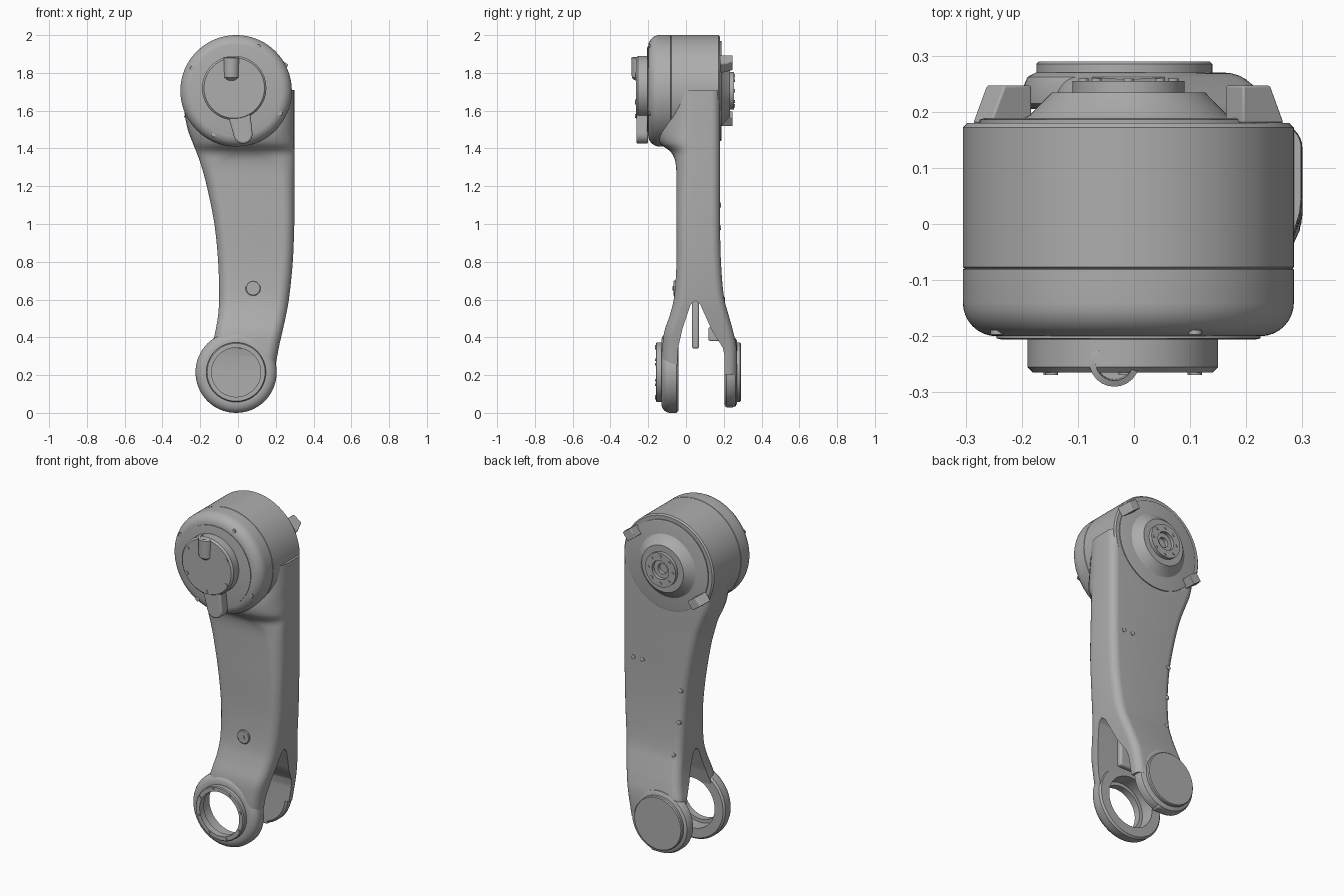
import bpy, bmesh
from math import sin, cos, pi, atan2
from mathutils import Vector, Matrix

cube = bpy.data.objects.get("Cube")
if cube:
    bpy.data.objects.remove(cube, do_unlink=True)

grey = bpy.data.materials.new("plain_grey")
grey.use_nodes = True
tone = (0.42, 0.42, 0.42, 1)
grey.diffuse_color = tone
grey.node_tree.nodes["Principled BSDF"].inputs["Base Color"].default_value = tone
parts = []


def finish(name, bm):
    bmesh.ops.recalc_face_normals(bm, faces=bm.faces[:])
    mesh = bpy.data.meshes.new(name)
    bm.to_mesh(mesh)
    bm.free()
    mesh.materials.append(grey)
    obj = bpy.data.objects.new(name, mesh)
    bpy.context.collection.objects.link(obj)
    parts.append(obj)
    return obj


def skin(name, rings, closed=False):
    """Join equal rings of points; cap the ends unless the rings close up."""
    bm = bmesh.new()
    rows = [[bm.verts.new(p) for p in ring] for ring in rings]
    n = len(rows[0])
    pairs = list(zip(rows, rows[1:])) + ([(rows[-1], rows[0])] if closed else [])
    for a, b in pairs:
        for i in range(n):
            j = (i + 1) % n
            bm.faces.new((a[i], a[j], b[j], b[i]))
    if not closed:
        bm.faces.new(rows[0])
        bm.faces.new(rows[-1])
    return finish(name, bm)


def turned(name, centre, profile, closed=False, n=64):
    """Turn (radius, y) points about an axis along y."""
    cx, cz = centre
    rings = [[(cx + r * cos(2 * pi * i / n), y, cz + r * sin(2 * pi * i / n))
              for i in range(n)] for r, y in profile]
    return skin(name, rings, closed)


def prism(name, points, axis, lo, hi, bevel=0):
    """Extrude a flat outline along x or y."""
    place = (lambda a, b, d: (d, a, b)) if axis == "x" else (lambda a, b, d: (a, d, b))
    obj = skin(name, [[place(a, b, d) for a, b in points] for d in (lo, hi)])
    if bevel:
        mod = obj.modifiers.new("soft_edge", "BEVEL")
        mod.width, mod.segments, mod.limit_method = bevel, 3, "ANGLE"
    return obj


def block(name, x, y, z, bevel=0):
    return prism(name, [(x[0], z[0]), (x[1], z[0]), (x[1], z[1]), (x[0], z[1])], "y", *y, bevel)


def cut(obj, cutter):
    mod = obj.modifiers.new("cut", "BOOLEAN")
    mod.operation, mod.solver, mod.object = "DIFFERENCE", "EXACT", cutter
    bpy.context.view_layer.objects.active = obj
    bpy.ops.object.modifier_apply(modifier=mod.name)
    parts.remove(cutter)
    bpy.data.objects.remove(cutter, do_unlink=True)


def bolt_circle(name, centre, radius, y, count, size, start=0.0):
    for i in range(count):
        a = start + 2 * pi * i / count
        spot = (centre[0] + radius * cos(a), centre[1] + radius * sin(a))
        turned(f"{name}_{i + 1}", spot, [(size, y - 0.004), (size, y + 0.004)], n=12)


def catmull(a, b, c, d, t):
    return 0.5 * (2 * b + (c - a) * t + (2 * a - 5 * b + 4 * c - d) * t * t
                  + (3 * b - a - 3 * c + d) * t ** 3)


HEAD, WRIST, CAP = (-0.01, 1.705), (-0.01, 0.215), (-0.02, 1.72)

# Arm body: z, left x, right x, front y, back y, front corner width, front corner depth
stations = [
    (0.20, -.15, .19, -.13, .27, .06, .06), (0.34, -.14, .215, -.125, .268, .06, .06),
    (0.43, -.12, .235, -.115, .25, .06, .06), (0.52, -.105, .255, -.085, .225, .06, .06),
    (0.62, -.10, .272, -.062, .20, .06, .06), (0.80, -.105, .29, -.05, .185, .06, .06),
    (1.00, -.125, .298, -.05, .18, .06, .06), (1.20, -.165, .30, -.05, .18, .07, .07),
    (1.32, -.198, .30, -.055, .18, .11, .07), (1.38, -.22, .30, -.08, .18, .20, .10),
    (1.43, -.24, .30, -.14, .18, .24, .16), (1.50, -.266, .30, -.16, .18, .25, .20),
    (1.60, -.285, .30, -.12, .18, .20, .16), (1.71, -.295, .298, -.10, .18, .15, .15)]


def section(z, xl, xr, yf, yb, rx, ry):
    ring = []
    rb = 0.045
    for cx, cy, ax, ay, start in ((xl + rx, yf + ry, rx, ry, 2), (xr - rx, yf + ry, rx, ry, 3),
                                  (xr - rb, yb - rb, rb, rb, 0), (xl + rb, yb - rb, rb, rb, 1)):
        for k in range(9):
            a = (start + k / 8) * pi / 2
            ring.append((cx + ax * cos(a), cy + ay * sin(a), z))
    return ring


rings = []
last = len(stations) - 1
for i in range(last):
    four = [stations[min(max(i + k, 0), last)] for k in (-1, 0, 1, 2)]
    for s in range(5):
        rings.append(section(*[catmull(*v, s / 5) for v in zip(*four)]))
rings.append(section(*stations[-1]))
arm = skin("arm_body", rings)
cut(arm, prism("fork_slot", [(-.045, -.1), (-.045, .33), (-.02, .44), (.025, .575), (.05, .595),
                             (.075, .575), (.14, .43), (.195, .345), (.205, .3), (.205, -.1)],
               "x", -1, 1))
cut(arm, turned("bore", WRIST, [(.15, -.3), (.15, .08)]))

# Shoulder housing with a rounded front rim
rim = [(.235 + .06 * sin(a * pi / 16), -.14 - .06 * cos(a * pi / 16)) for a in range(9)]
turned("shoulder_housing", HEAD, rim + [(.295, -.081), (.292, -.079), (.295, -.077),
                                        (.295, .172), (.287, .18)], n=96)
turned("front_plate", HEAD, [(.235, -.199), (.235, -.204), (.225, -.206)])
bolt_circle("rim_bolt", HEAD, .262, -.193, 4, .012, 1.1)

# Front cover with its spout and cable socket
turned("front_cover", CAP, [(.17, -.20), (.17, -.255), (.16, -.265)])
tip, ang = Vector((.027, 1.475)), atan2(-.245, .047)
spout = [tip + .05 * Vector((cos(ang + k * pi / 10), sin(ang + k * pi / 10))) for k in range(-5, 6)]
root = Vector(CAP)
side = Vector((-sin(ang), cos(ang)))
spout += [root + side * .07, root - side * .07]
prism("cover_spout", [tuple(p) for p in spout], "y", -.263, -.20, .01)
socket = [[(-.035 + r * cos(k * pi / 12), -.245 + r * sin(k * pi / 12), z) for k in range(24)]
          for r, z in ((.025, 1.76), (.042, 1.775), (.045, 1.88), (.034, 1.885), (.032, 1.83))]
skin("cable_socket", socket)
bolt_circle("cover_bolt", CAP, .148, -.265, 6, .011, .5)

# Rear joint: flange, cone and hollow boss
turned("rear_flange", HEAD, [(.265, .178), (.265, .186), (.255, .189)])
turned("rear_cone", HEAD, [(.19, .186), (.175, .195), (.137, .234), (.10, .234), (.10, .255),
                           (.055, .255), (.055, .235), (.03, .235), (.03, .215)])
bolt_circle("boss_bolt", HEAD, .08, .255, 8, .009)

# Rear stop tabs, wedge shaped and set across from each other
for name, sx in (("upper_stop_tab", 1), ("lower_stop_tab", -1)):
    tab = block(name, (-.028, .028), (.18, .247), (-.045, .045), .004)
    for v in tab.data.vertices:
        if v.co.y > .2 and v.co.z < 0:
            v.co.z += .03
    turn = Matrix.Rotation((-0.95 if sx < 0 else -0.95 + pi) + pi, 4, "Y")
    tab.data.transform(Matrix.Translation((HEAD[0] + .225 * sx, 0, HEAD[1] + .14 * sx)) @ turn)

# Wrist ring on the front prong, open through the middle
curve = [(.165 + .05 * cos(a * pi / 12), -.085 - .045 * sin(a * pi / 12)) for a in range(7)]
turned("wrist_ring", WRIST, [(.15, -.04), (.205, -.04), (.215, -.05)] + curve
       + [(.158, -.13), (.158, -.155), (.153, -.16), (.13, -.16), (.13, -.12), (.15, -.12)],
       closed=True)
bolt_circle("ring_bolt", WRIST, .143, -.161, 8, .007, .3)

# Rear prong end and its round cap
turned("rear_prong_end", WRIST, [(.175, .205), (.187, .215), (.187, .245), (.18, .262), (.165, .27)])
turned("rear_cap", (-.017, .215), [(.157, .268), (.157, .285), (.152, .29)])
block("lower_lug", (.0, .05), (.205, .26), (.03, .09), .01)

# Webs inside the fork
block("centre_web", (.0, .15), (.032, .07), (.34, .62), .012)
block("inner_stop", (.04, .11), (.12, .21), (.38, .455), .008)

# Access boss and screws on the arm
turned("access_boss", (.08, .66), [(.04, -.05), (.04, -.064), (.036, -.067)], n=32)
turned("access_screw", (.08, .66), [(.011, -.05), (.011, -.071)], n=12)
for i, (x, z) in enumerate([(-.09, .98), (-.08, .79), (-.06, .60), (.22, 1.1), (.16, 1.1)]):
    y = .182 if z > .7 else .203
    turned(f"rear_screw_{i + 1}", (x, z), [(.013, y - .02), (.013, y + .002), (.01, y + .004)], n=16)

# Smooth shading with crisp edges
bpy.ops.object.select_all(action="DESELECT")
for obj in parts:
    obj.select_set(True)
bpy.context.view_layer.objects.active = arm
bpy.ops.object.shade_smooth_by_angle(angle=0.6)
